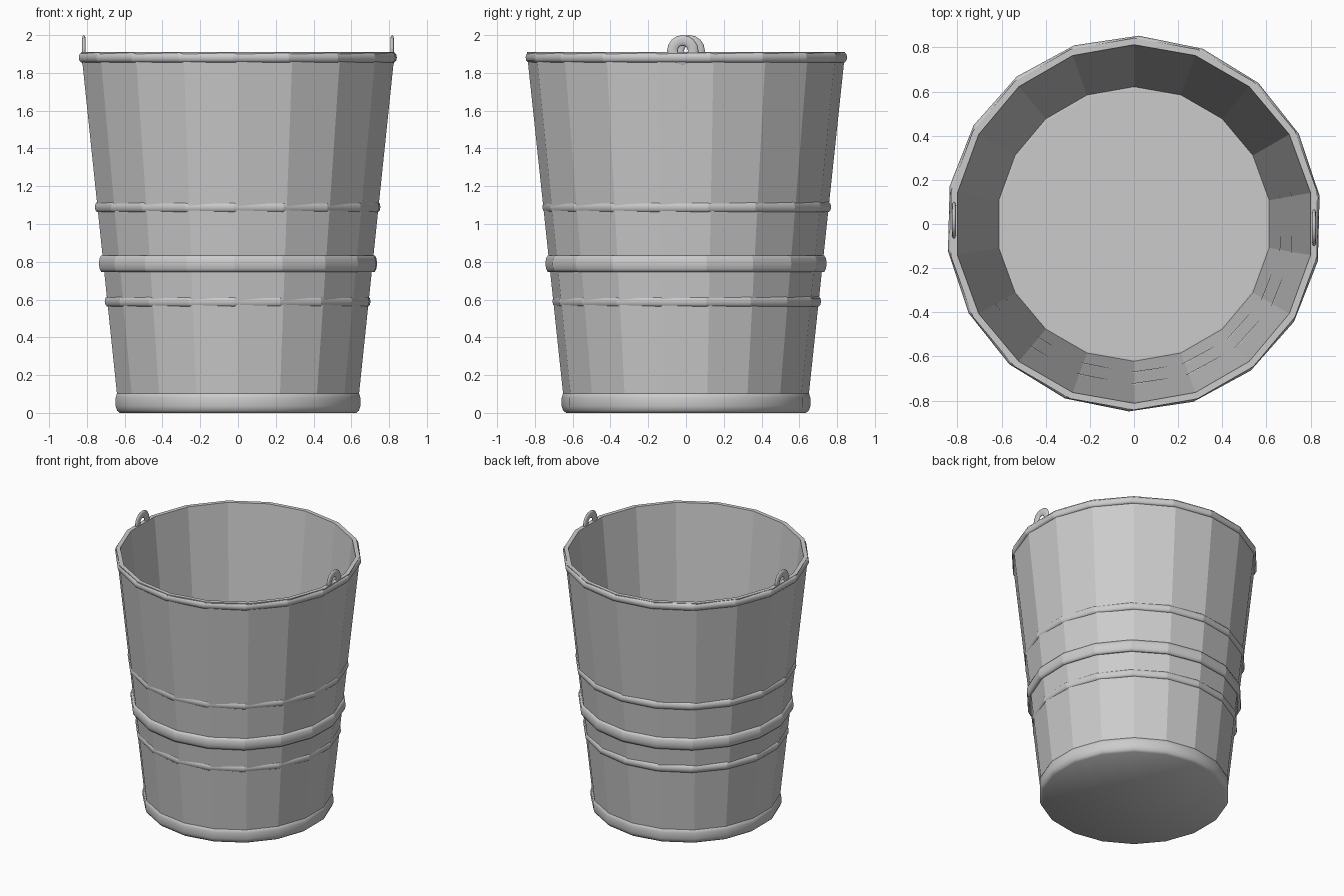
import bpy, bmesh, math
from mathutils import Matrix

SIDES = 18
if "Cube" in bpy.data.objects:
    bpy.data.objects.remove(bpy.data.objects["Cube"], do_unlink=True)

grey = bpy.data.materials.new("plain grey")
grey.use_nodes = True
grey.diffuse_color = (0.6, 0.6, 0.6, 1)
grey.node_tree.nodes["Principled BSDF"].inputs["Base Color"].default_value = (0.6, 0.6, 0.6, 1)


def finish(bm, name, smooth=False):
    bmesh.ops.recalc_face_normals(bm, faces=bm.faces)
    for face in bm.faces:
        face.smooth = smooth
    mesh = bpy.data.meshes.new(name)
    bm.to_mesh(mesh)
    bm.free()
    mesh.materials.append(grey)
    obj = bpy.data.objects.new(name, mesh)
    bpy.context.collection.objects.link(obj)
    return obj


def lathe(profile, closed, sides=SIDES, turn=0.0):
    """Revolve (radius, height) points around z, one vertex facing -y."""
    bm = bmesh.new()
    rings = []
    for i in range(sides):
        a = math.radians(turn - 90) + math.tau * i / sides
        rings.append([bm.verts.new((r * math.cos(a), r * math.sin(a), z)) for r, z in profile])
    n = len(profile)
    for i in range(sides):
        here, after = rings[i], rings[(i + 1) % sides]
        for j in range(n if closed else n - 1):
            k = (j + 1) % n
            bm.faces.new((here[j], after[j], after[k], here[k]))
    if not closed:
        bm.faces.new([ring[0] for ring in rings])
        bm.faces.new([ring[-1] for ring in rings])
    return bm


def oval(radius, z, half_width, half_height, steps):
    return [(radius + half_width * math.cos(math.tau * i / steps),
             z + half_height * math.sin(math.tau * i / steps)) for i in range(steps)]


def wall_radius(z):
    return 0.64 + 0.106 * z


# Tapered open wall, with flat staves
top, low = 1.91, 0.04
finish(lathe([(wall_radius(low), low), (wall_radius(top), top),
              (wall_radius(top) - 0.03, top), (wall_radius(low) - 0.03, low)], True), "bucket_wall")

# Rounded base disc, which is also the floor inside
finish(lathe([(0.635, 0), (0.65, 0.012), (0.658, 0.035), (0.658, 0.08),
              (0.651, 0.104), (0.635, 0.113), (0.61, 0.113)], False), "base", smooth=True)

# Hoops: name, height, half height, how far they stand proud, sideways shift
hoops = [("lower_hoop", 0.59, 0.029, 0.009, 0.004),
         ("wide_hoop", 0.79, 0.046, 0.021, 0.0),
         ("upper_hoop", 1.09, 0.029, 0.009, 0.004),
         ("rim_hoop", 1.882, 0.027, 0.012, 0.002)]
for name, z, half_height, proud, shift in hoops:
    half_width = 0.018
    centre = wall_radius(z) + proud - half_width
    bm = lathe(oval(centre, z, half_width, half_height, 10), True, turn=-1.5)
    bmesh.ops.translate(bm, verts=bm.verts, vec=(-shift / 2, shift, 0))
    # Keep the joints between hoop segments crisp
    for edge in bm.edges:
        a, b = (math.atan2(v.co.y - shift, v.co.x + shift / 2) for v in edge.verts)
        if abs(a - b) < 0.01:
            edge.smooth = False
    finish(bm, name, smooth=True)

# Thin ring lugs standing on the rim at both sides
for name, side in (("left_lug", 1), ("right_lug", -1)):
    bm = lathe(oval(0.055, 0, 0.028, 0.01, 10), True, sides=16)
    bm.transform(Matrix.Translation((side * 0.816, -side * 0.017, 1.917))
                 @ Matrix.Rotation(math.pi / 2, 4, "Y"))
    finish(bm, name, smooth=True)
